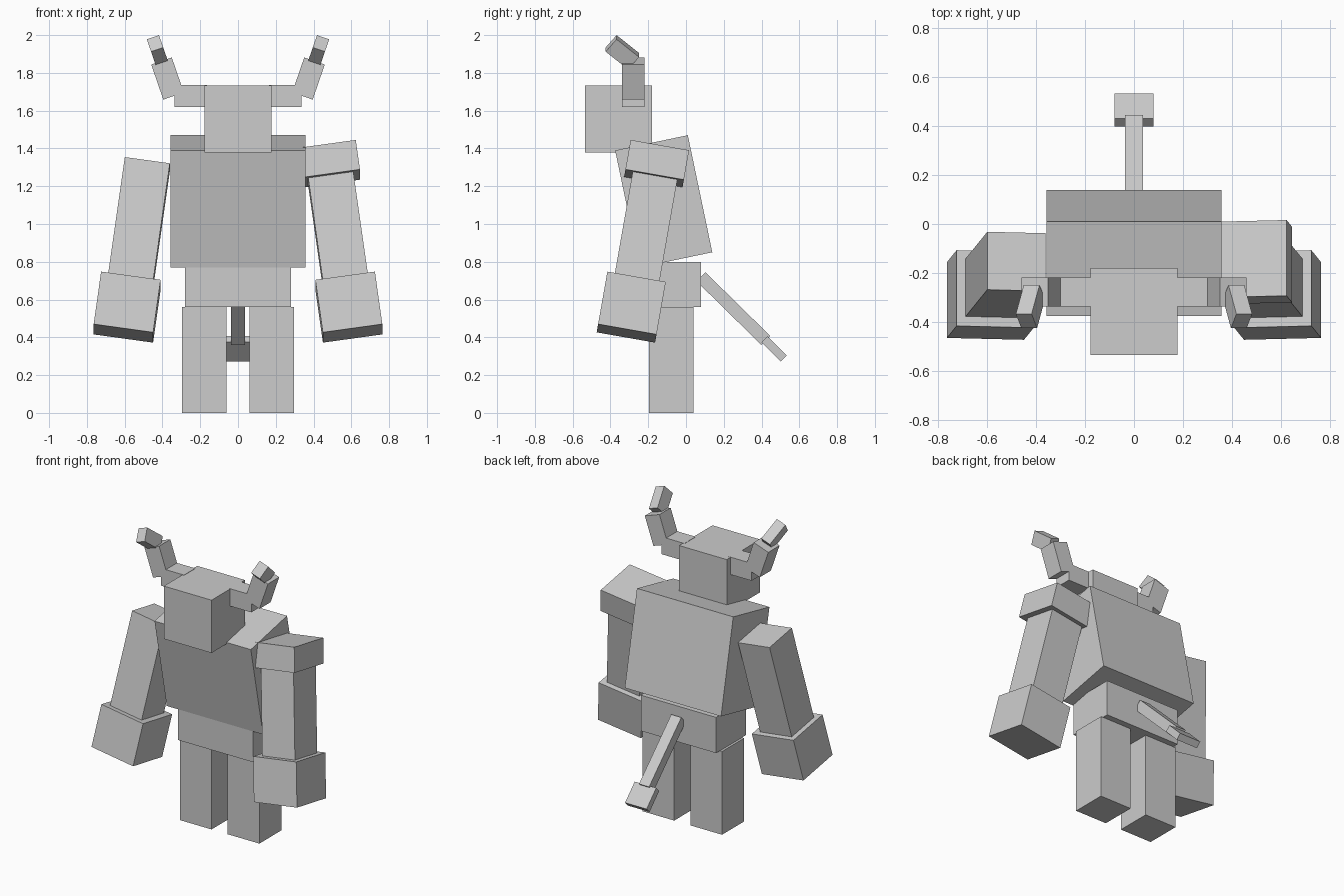
import bpy
import math
from mathutils import Matrix, Vector

if "Cube" in bpy.data.objects:
    bpy.data.objects.remove(bpy.data.objects["Cube"])

grey = bpy.data.materials.new("light_grey")
grey.diffuse_color = (0.604, 0.604, 0.604, 1)
grey.use_nodes = True
grey.node_tree.nodes["Principled BSDF"].inputs["Base Color"].default_value = grey.diffuse_color


def rot(x=0, y=0):
    """Side-to-side tilt (y) followed by forward/back tilt (x), in degrees."""
    return Matrix.Rotation(math.radians(x), 4, 'X') @ Matrix.Rotation(math.radians(y), 4, 'Y')


def box(name, centre, size, turn=Matrix.Identity(4)):
    bpy.ops.mesh.primitive_cube_add(size=1)
    ob = bpy.context.object
    ob.name = name
    ob.data.materials.append(grey)
    ob.data.transform(Matrix.Translation(centre) @ turn @ Matrix.Diagonal((*size, 1)))
    return ob


# Trunk
box("pelvis", (0, -0.08, 0.68), (0.56, 0.32, 0.24))
box("torso", (0, -0.118, 1.12), (0.716, 0.393, 0.633), rot(x=11.8))
box("head", (0, -0.357, 1.557), (0.355, 0.355, 0.355))

# Tail slanting down behind the pelvis
box("tail", (0, 0.251, 0.552), (0.075, 0.067, 0.48), rot(x=45.5))
box("tail_tip", (0, 0.466, 0.339), (0.16, 0.045, 0.145), rot(x=45))

ARM = (0.48, -0.153, 1.317)  # shoulder end of the right-hand arm

for side, s in (("right", 1), ("left", -1)):
    # Leg
    box(f"{side}_leg", (s * 0.178, -0.078, 0.28), (0.236, 0.235, 0.56))

    # Arm and fist, swung outward and forward
    swing = rot(x=-10, y=-8 * s)
    shoulder = Vector((s * ARM[0], ARM[1], ARM[2]))
    box(f"{side}_arm", shoulder + swing @ Vector((0, 0, -0.35)), (0.241, 0.24, 0.70), swing)
    box(f"{side}_fist", (s * 0.587, -0.29, 0.56), (0.318, 0.314, 0.285), swing)

    # Horn in three pieces: root, upright and forward-bent tip
    box(f"{side}_horn_root", (s * 0.25, -0.278, 1.678), (0.17, 0.119, 0.117))
    lean = rot(y=19 * s)
    box(f"{side}_horn_middle", (s * 0.373, -0.278, 1.77), (0.115, 0.119, 0.196), lean)
    box(f"{side}_horn_tip", (s * 0.423, -0.337, 1.909), (0.068, 0.09, 0.155), lean @ rot(x=50))

# Single shoulder pad
box("shoulder_pad", (0.477, -0.156, 1.318), (0.318, 0.314, 0.16), rot(x=-10, y=-8))
